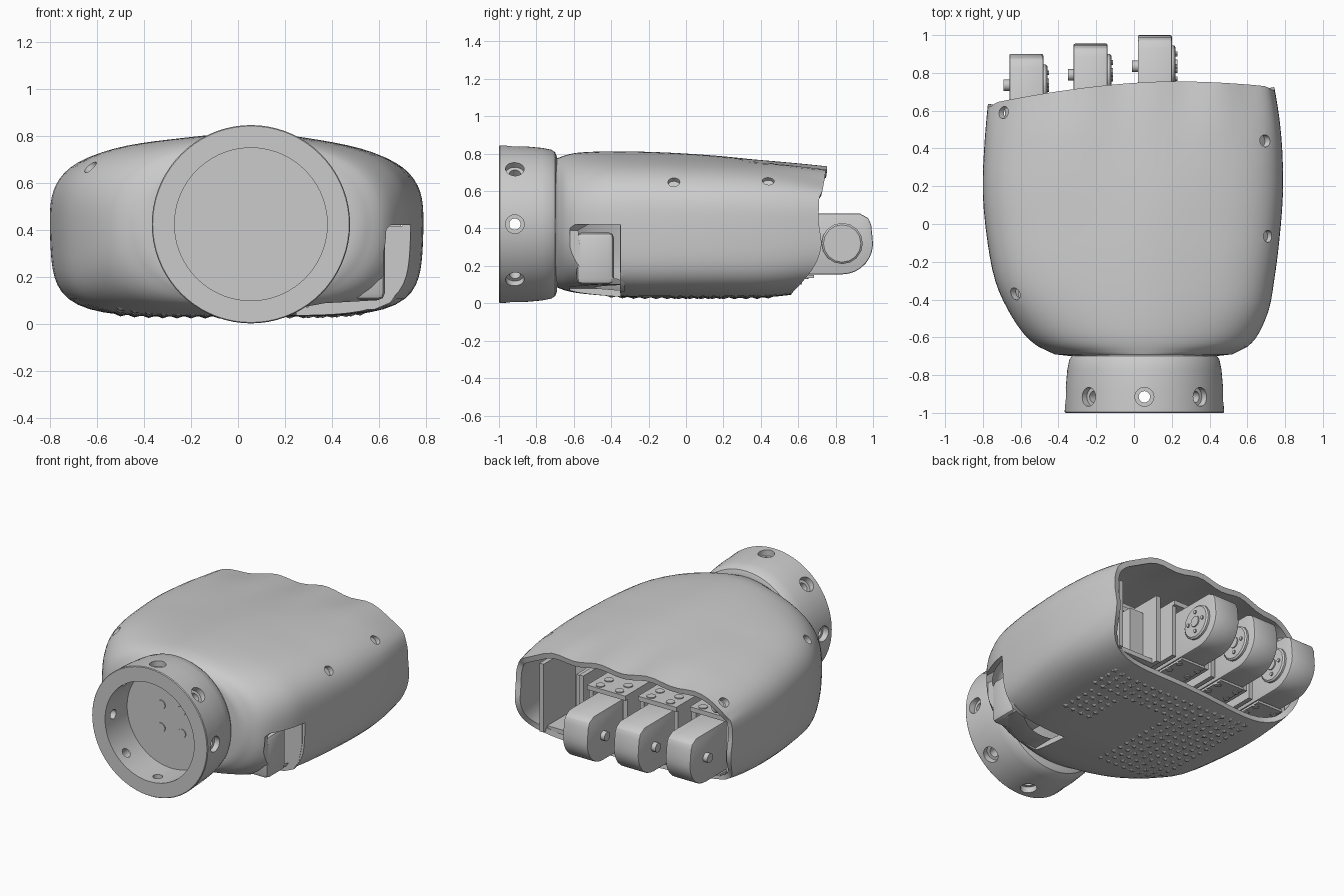
import bpy, bmesh
from math import sin, cos, exp, pi, radians
from mathutils import Matrix, Vector

if "Cube" in bpy.data.objects:
    bpy.data.objects.remove(bpy.data.objects["Cube"])


def make(name, bm, angle=35, bevel=0):
    bmesh.ops.remove_doubles(bm, verts=bm.verts, dist=1e-5)
    bmesh.ops.recalc_face_normals(bm, faces=bm.faces)
    me = bpy.data.meshes.new(name)
    bm.to_mesh(me)
    bm.free()
    ob = bpy.data.objects.new(name, me)
    bpy.context.collection.objects.link(ob)
    bpy.ops.object.select_all(action='DESELECT')
    bpy.context.view_layer.objects.active = ob
    ob.select_set(True)
    if bevel:
        m = ob.modifiers.new("bevel", 'BEVEL')
        m.width, m.segments, m.limit_method = bevel, 2, 'ANGLE'
        bpy.ops.object.modifier_apply(modifier=m.name)
    bpy.ops.object.shade_smooth_by_angle(angle=radians(angle))
    return ob


def prism(bm, pts, axis, a, b):
    place = {'x': lambda p, h: (h, p[0], p[1]),
             'y': lambda p, h: (p[0], h, p[1]),
             'z': lambda p, h: (p[0], p[1], h)}[axis]
    lo = [bm.verts.new(place(p, a)) for p in pts]
    hi = [bm.verts.new(place(p, b)) for p in pts]
    bm.faces.new(lo)
    bm.faces.new(hi[::-1])
    for i in range(len(pts)):
        j = (i + 1) % len(pts)
        bm.faces.new((lo[i], hi[i], hi[j], lo[j]))


def box(bm, x0, x1, y0, y1, z0, z1):
    prism(bm, [(x0, y0), (x1, y0), (x1, y1), (x0, y1)], 'z', z0, z1)


def lathe(bm, prof, origin, direction, seg=24):
    # profile of (radius, height) pairs turned about a direction
    m = Matrix.Translation(origin) @ Vector(direction).to_track_quat('Z', 'Y').to_matrix().to_4x4()
    rings = []
    for r, h in prof:
        n = 1 if r == 0 else seg
        rings.append([bm.verts.new(m @ Vector((r * cos(2 * pi * i / seg), r * sin(2 * pi * i / seg), h)))
                      for i in range(n)])
    for A, B in zip(rings, rings[1:]):
        for i in range(seg):
            j = (i + 1) % seg
            q = [A[i % len(A)], A[j % len(A)], B[j % len(B)], B[i % len(B)]]
            bm.faces.new(list(dict.fromkeys(q)))


def disc(bm, r, h0, h1, origin, direction, seg=24):
    lathe(bm, [(0, h0), (r, h0), (r, h1), (0, h1)], origin, direction, seg)


def cut(ob, bm):
    c = make("cutter", bm)
    c.hide_render = True
    bpy.context.view_layer.objects.active = ob
    m = ob.modifiers.new("cut", 'BOOLEAN')
    m.operation, m.solver, m.object = 'DIFFERENCE', 'EXACT', c
    bpy.ops.object.modifier_apply(modifier=m.name)
    bpy.data.objects.remove(c)
    bpy.ops.object.select_all(action='DESELECT')
    ob.select_set(True)
    bpy.ops.object.shade_smooth_by_angle(angle=radians(35))


# Palm shell: lofted cross-sections (y, left, right, top, bottom, top power, bottom power)
SECT = [(-.70, -.33, .43, .77, .09, 2, 2), (-.69, -.42, .52, .775, .085, 2.1, 2.1),
        (-.65, -.505, .60, .79, .07, 2.4, 2.6), (-.58, -.585, .66, .805, .055, 2.6, 3.3),
        (-.45, -.67, .715, .812, .042, 2.9, 4.3), (-.30, -.735, .742, .812, .032, 3.1, 5),
        (-.10, -.775, .768, .806, .03, 3.2, 5), (.15, -.80, .788, .79, .03, 3.2, 5),
        (.40, -.795, .785, .765, .03, 3.2, 5), (.60, -.785, .768, .742, .035, 3.2, 5),
        (.75, -.775, .745, .722, .045, 3.2, 5)]
N = 96


def smooth(rows, n=3):
    # Catmull-Rom subdivision between cross-sections
    out = []
    for k in range(len(rows) - 1):
        p = [rows[max(0, min(len(rows) - 1, k + d))] for d in (-1, 0, 1, 2)]
        for u in [i / n for i in range(n)]:
            out.append([b + .5 * u * (c - a + u * (2 * a - 5 * b + 4 * c - d + u * (3 * (b - c) + d - a)))
                        if k > 1 else b + (c - b) * u for a, b, c, d in zip(*p)])
    return out + [rows[-1]]


def rim_y(x, z):
    y = .755 - (.12 * ((.2 - x) / .975) ** 1.7 if x < .2 else .03 * ((x - .2) / .54) ** 2)
    if z < .33:
        y -= .2 * ((.33 - z) / .29) ** 2
    elif z < .6:
        y -= .015 * min(1, (.6 - z) / .04) * min(1, (z - .33) / .1)
    return y


bm = bmesh.new()
rings = []
for s, xl, xr, zt, zb, nt, nb in smooth(SECT):
    ring = []
    for i in range(N):
        c, t = cos(2 * pi * i / N), sin(2 * pi * i / N)
        n = nt if t > 0 else nb
        r = (abs(c) ** n + abs(t) ** n) ** (-1 / n)
        taper = 1 - .03 * max(0, -r * t) ** 1.5
        x = (xl + xr) / 2 + r * c * taper * (xr - xl) / 2
        z = .42 + r * t * ((zt - .42) if t > 0 else (.42 - zb))
        if t > 0:               # crown over the middle of the back of the hand
            z -= .025 * r * t * (1 - exp(-((x - .05) / .25) ** 2)) * max(0, min(1, (.5 - s) / .5))
        y = s if s < .3 else .3 + (s - .3) / .45 * (rim_y(x, z) - .3)
        if t > .4 and s > .3:   # knuckle waves along the top lip
            z += .012 * cos(2 * pi * (x - .11) / .34) * ((s - .3) / .45) ** 1.5
        ring.append(bm.verts.new((x, y, z)))
    rings.append(ring)
for A, B in zip(rings, rings[1:]):
    for i in range(N):
        j = (i + 1) % N
        bm.faces.new((A[i], B[i], B[j], A[j]))
shell = make("palm_shell", bm)
if sum(p.normal.dot(p.center - Vector((0, p.center.y, .42))) for p in shell.data.polygons) < 0:
    shell.data.flip_normals()
m = shell.modifiers.new("wall", 'SOLIDIFY')
m.thickness, m.offset = .035, -1
bpy.ops.object.modifier_apply(modifier=m.name)

# Thumb opening and shell screw holes
SCREWS = [(.69, .44, .65), (.705, -.065, .645), (-.68, .59, .625), (-.61, -.37, .65)]
bm = bmesh.new()
prism(bm, [(.62, .39), (.65, .42), (1, .42), (1, -.1), (.25, -.1), (.25, .08), (.6, .1), (.62, .13)],
      'y', -.62, -.35)
plugs = bmesh.new()
for p in SCREWS:
    d = (.75 if p[0] > 0 else -.75, 0, .65)
    disc(bm, .032, -.12, .12, p, d)
    disc(plugs, .034, -.07, -.025, p, d)
cut(shell, bm)
make("shell_screws", plugs)

# Wrist collar with recess and eight countersunk radial holes
bm = bmesh.new()
C = (.055, 0, .423)
lathe(bm, [(0, -.77), (.325, -.77), (.325, -1), (.418, -1), (.422, -.995), (.417, -.87), (.408, -.77),
           (.398, -.72), (.385, -.70), (.36, -.69), (0, -.69)], C, (0, 1, 0), 72)
collar = make("wrist_collar", bm)
bm = bmesh.new()
for k in range(8):
    a = k * pi / 4
    lathe(bm, [(0, .29), (.03, .29), (.03, .38), (.05, .38), (.05, .5), (0, .5)],
          (C[0], -.915, C[2]), (cos(a), 0, sin(a)))
cut(collar, bm)
bm = bmesh.new()
for dx in (-.075, .075):
    for dz in (-.075, .075):
        disc(bm, .03, 0, .006, (C[0] + dx, -.77, C[2] + dz), (0, -1, 0), 16)
make("wrist_floor_screws", bm)

# Thumb servo and the wall behind it
bm = bmesh.new()
box(bm, .36, .625, -.585, -.385, .1, .38)
make("thumb_servo", bm, bevel=.03)
bm = bmesh.new()
prism(bm, [(.3, .055), (.58, .06), (.65, .09), (.69, .15), (.715, .28), (.715, .415), (.3, .415)],
      'y', -.352, -.33)
make("thumb_bay_wall", bm)

# Knuckle servos with hinge discs, brackets and screw plates
for k, (x, tip) in enumerate([(.11, 1.0), (-.23, .955), (-.57, .9)]):
    ax, az = tip - .165, .32
    prof = [(.35, .155), (.35, .48), (tip - .07, .48), (tip - .025, .455), (tip - .01, .42)]
    prof += [(ax + .165 * cos(a), az + .165 * sin(a)) for a in [radians(10 - 12.5 * i) for i in range(9)]]
    bm = bmesh.new()
    prism(bm, prof, 'x', x - .09, x + .09)
    make(f"knuckle_{k + 1}", bm, bevel=.008)

    bm = bmesh.new()
    o = (x + .085, ax, az)
    lathe(bm, [(0, 0), (.11, 0), (.11, .018), (.10, .026), (0, .026)], o, (1, 0, 0), 16)
    disc(bm, .035, .026, .034, o, (1, 0, 0), 16)
    for i in range(4):
        a = i * pi / 2
        disc(bm, .012, .026, .034, (o[0], ax + .065 * cos(a), az + .065 * sin(a)), (1, 0, 0), 10)
    disc(bm, .03, 0, .035, (x - .085, ax, az), (-1, 0, 0), 16)
    make(f"hinge_discs_{k + 1}", bm)

    bm = bmesh.new()
    yp = tip - .285
    box(bm, x - .14, x + .14, .35, yp - .04, .50, .53)
    box(bm, x - .09, x + .09, .40, yp - .03, .135, .15)
    for sx in (-.125, .125):
        box(bm, x + sx - .015, x + sx + .015, .35, yp - .06, .16, .53)
    for sx in (-.07, .07):
        for y in (yp - .08, yp - .17):
            disc(bm, .028, 0, .006, (x + sx, y, .53), (0, 0, 1), 16)
            disc(bm, .02, 0, .006, (x + sx, y, .135), (0, 0, -1), 16)
    make(f"knuckle_bracket_{k + 1}", bm)

# Empty index bay and inner frame
bm = bmesh.new()
for x in (.33, .62):
    box(bm, x - .015, x + .015, .28, .62, .1, .55)
box(bm, .33, .62, .28, .58, .1, .13)
box(bm, .35, .45, .3, .5, .13, .48)
box(bm, .33, .70, .28, .42, .50, .53)
prism(bm, [(-.6, .08), (.6, .08), (.68, .2), (.7, .5), (.55, .65), (-.55, .65), (-.7, .5), (-.68, .2)],
      'y', .26, .29)
make("inner_frame", bm)

# Low grip bumps seated on the underside of the palm
bm = bmesh.new()
for x0, x1, y0, y1 in [(-.5, -.1, -.4, .2), (.3, .5, -.06, .2), (-.5, .5, .26, .44)]:
    for i in range(round((x1 - x0) / .06) + 1):
        for j in range(round((y1 - y0) / .06) + 1):
            p = (x0 + i * .06, y0 + j * .06)
            hit, loc, nor, _ = shell.ray_cast((*p, -1), (0, 0, 1))
            if hit and loc.z < .1:
                lathe(bm, [(0, -.004), (.036, -.004), (0, .008)], loc, nor, 4)
make("grip_bumps", bm, 10)
